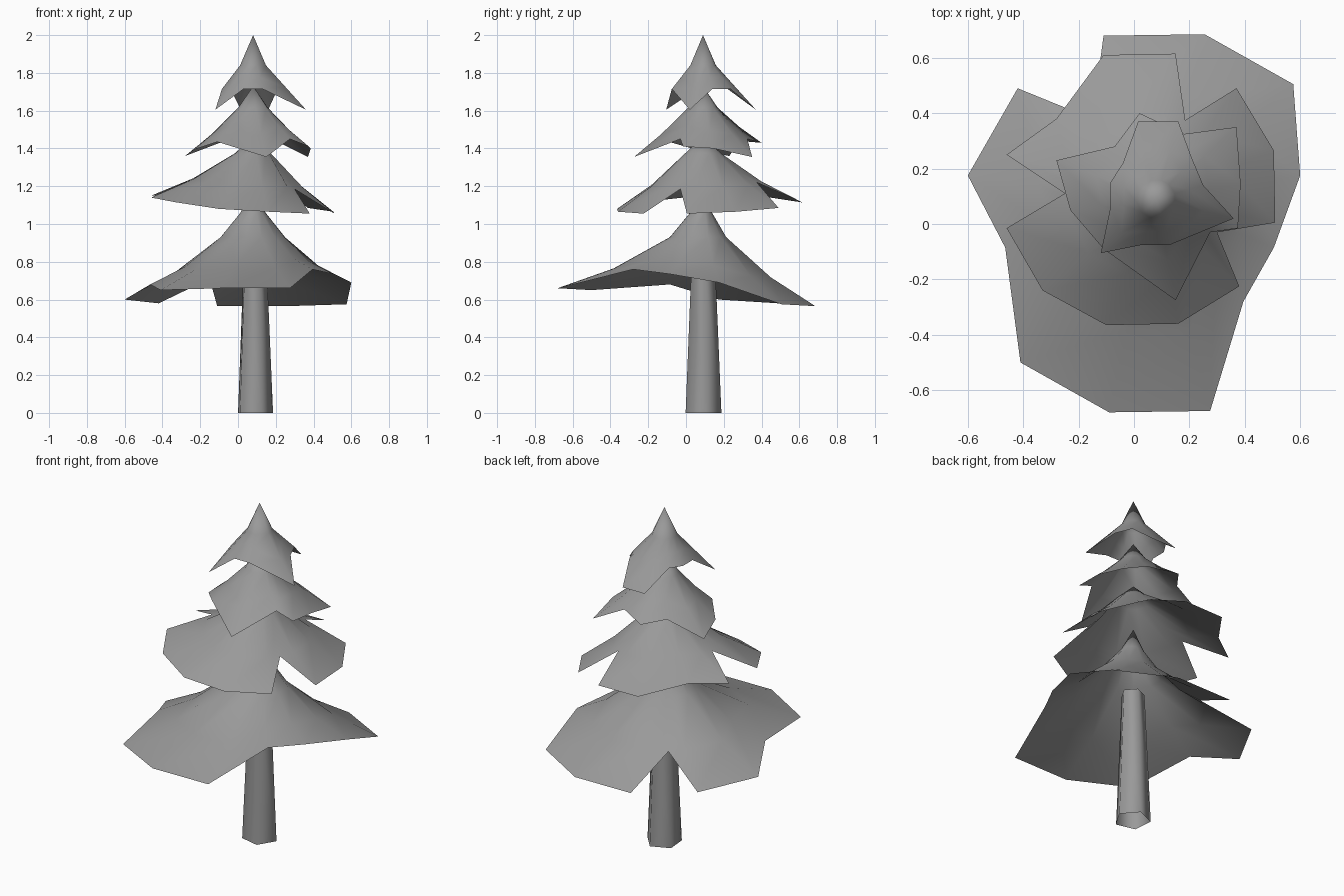
import bpy
import bmesh
import math
from mathutils import Matrix

default_cube = bpy.data.objects.get("Cube")
if default_cube:
    bpy.data.objects.remove(default_cube, do_unlink=True)

AXIS_X, AXIS_Y = .08, .09

# Single flat colour
grey = bpy.data.materials.new("plain grey")
grey.use_nodes = True
colour = (.32, .32, .32, 1)
grey.diffuse_color = colour
grey.node_tree.nodes["Principled BSDF"].inputs["Base Color"].default_value = colour


def finish(name, bm, smooth_angle):
    """Turn a bmesh into a smooth shaded object with the shared material."""
    mesh = bpy.data.meshes.new(name)
    bm.to_mesh(mesh)
    bm.free()
    obj = bpy.data.objects.new(name, mesh)
    bpy.context.collection.objects.link(obj)
    mesh.materials.append(grey)
    bpy.ops.object.select_all(action='DESELECT')
    obj.select_set(True)
    bpy.context.view_layer.objects.active = obj
    bpy.ops.object.shade_smooth_by_angle(angle=math.radians(smooth_angle))


def branch_tier(name, apex_height, collars, sag, outline, back_pinch=0):
    """Open skirt: apex, round collars, a sagging middle ring, ragged hem.
    The collars draw in towards the back by back_pinch."""
    bm = bmesh.new()
    apex = bm.verts.new((AXIS_X, AXIS_Y, apex_height))
    spokes = []
    for x, y, z in outline:
        dx, dy = x - AXIS_X, y - AXIS_Y
        reach = math.hypot(dx, dy)
        ux, uy = dx / reach, dy / reach
        squeeze = 1 - back_pinch * max(0, uy)
        profile = [(r * squeeze, h) for r, h in collars]
        last_r, last_z = profile[-1]
        profile.append(((last_r + reach) / 2, (last_z + z) / 2 - sag))
        profile.append((reach, z))
        spokes.append([bm.verts.new((AXIS_X + ux * r, AXIS_Y + uy * r, h))
                       for r, h in profile])
    # The outlines run clockwise from above, so wind faces to look upward
    for a, b in zip(spokes, spokes[1:] + spokes[:1]):
        bm.faces.new((apex, b[0], a[0]))
        for i in range(len(a) - 1):
            bm.faces.new((a[i], b[i], b[i + 1], a[i + 1]))
    finish(name, bm, 60)


# Trunk: tapered five-sided tube, open at both ends
bm = bmesh.new()
bmesh.ops.create_cone(
    bm, cap_ends=False, segments=5, radius1=.1, radius2=.066, depth=.79,
    matrix=Matrix.Translation((.086, .09, .395))
    @ Matrix.Rotation(math.radians(-13), 4, 'Z'))
finish("trunk", bm, 75)

# Branch tiers from the top down
branch_tier("top_branches", 2, [(.07, 1.84)], 0, [
    (.015, .37, 1.605), (.16, .37, 1.605), (.21, .235, 1.715),
    (.25, .14, 1.715), (.36, .02, 1.605), (.13, -.075, 1.715),
    (.03, -.075, 1.715), (-.12, -.105, 1.605), (-.085, .06, 1.715),
    (-.085, .15, 1.715), (-.04, .22, 1.715)])

branch_tier("upper_branches", 1.73, [(.08, 1.615)], .01, [
    (.02, .4, 1.43), (.18, .325, 1.45), (.37, .35, 1.355),
    (.385, .145, 1.4), (.375, -.015, 1.41), (.275, -.03, 1.45),
    (.15, -.275, 1.355), (-.11, -.09, 1.435), (-.23, .05, 1.395),
    (-.28, .23, 1.36), (-.07, .28, 1.44)])

branch_tier("middle_branches", 1.465, [(.095, 1.375)], .02, [
    (-.11, .61, 1.115), (.15, .615, 1.115), (.185, .375, 1.22),
    (.37, .49, 1.085), (.505, .265, 1.065), (.51, .005, 1.055),
    (.3, -.03, 1.185), (.38, -.225, 1.055), (.16, -.36, 1.065),
    (-.1, -.365, 1.08), (-.33, -.24, 1.115), (-.46, -.015, 1.14),
    (-.25, .11, 1.235), (-.46, .25, 1.15), (-.28, .38, 1.15)])

branch_tier("lower_branches", 1.195, [(.07, 1.06), (.18, .93)], .03, [
    (-.11, .68, .565), (.255, .685, .565), (.575, .505, .575),
    (.6, .175, .69), (.505, -.085, .735), (.395, -.28, .76),
    (.275, -.675, .66), (-.09, -.68, .66), (-.41, -.5, .65),
    (-.465, -.085, .68), (-.6, .175, .6), (-.42, .49, .58),
    (-.15, .38, .71)], back_pinch=.3)
